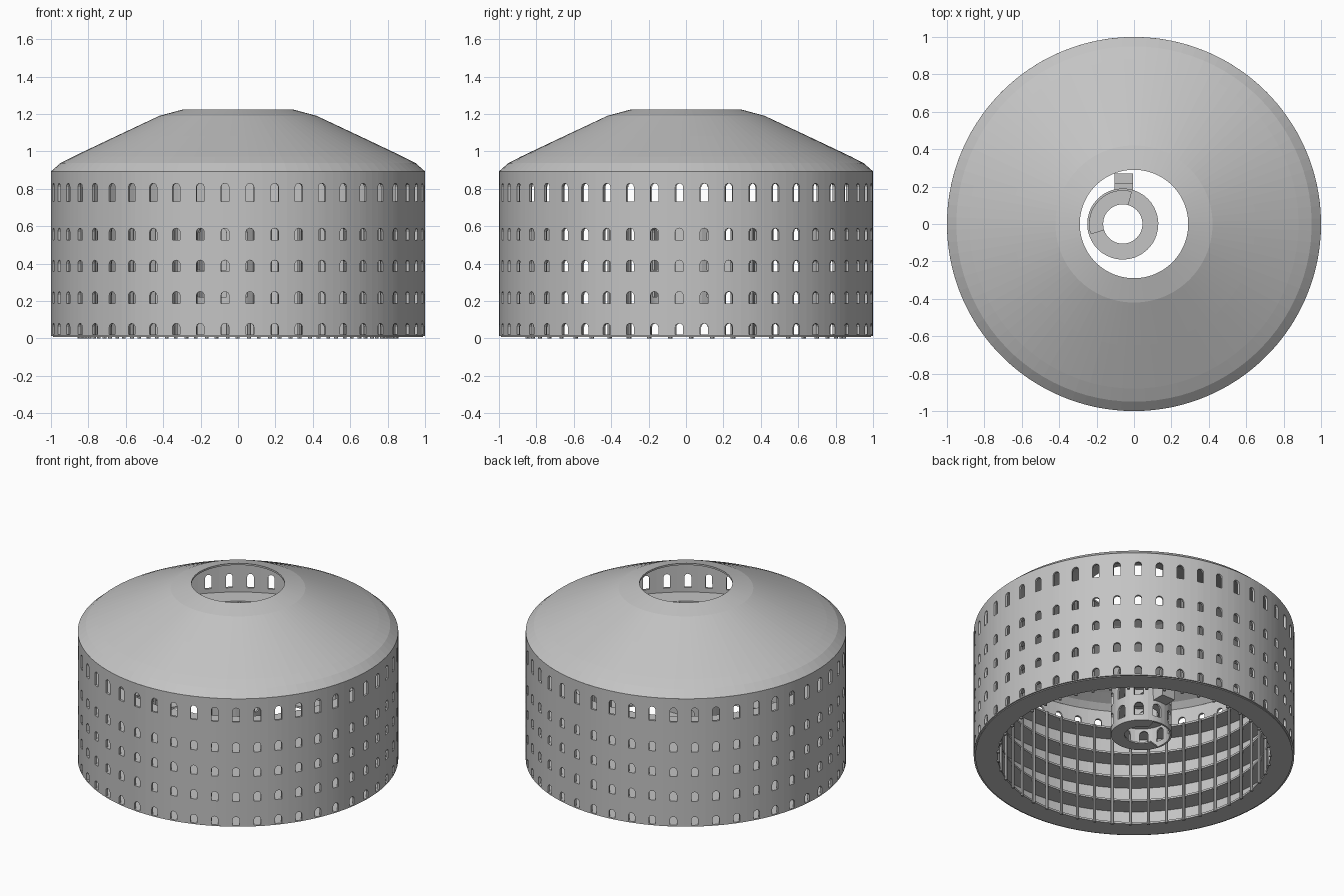
import bpy, bmesh, math

if "Cube" in bpy.data.objects:
    bpy.data.objects.remove(bpy.data.objects["Cube"])

GREY = bpy.data.materials.new("concrete_grey")
GREY.diffuse_color = (0.55, 0.55, 0.55, 1)
GREY.use_nodes = True
GREY.node_tree.nodes["Principled BSDF"].inputs["Base Color"].default_value = GREY.diffuse_color
BAYS = 47                                   # windows around the drum
STEP = 2 * math.pi / BAYS
PHASE = -math.pi / 2 + 0.064                # direction of the first window
TOWER = (-0.06, 0.0)                        # tower axis


def finish(name, bm, loc=(0, 0, 0), recalc=True):
    bmesh.ops.remove_doubles(bm, verts=bm.verts, dist=1e-5)
    if recalc:
        bmesh.ops.recalc_face_normals(bm, faces=bm.faces)
    me = bpy.data.meshes.new(name)
    bm.to_mesh(me)
    bm.free()
    me.materials.append(GREY)
    ob = bpy.data.objects.new(name, me)
    ob.location = loc
    bpy.context.collection.objects.link(ob)
    return ob


def lathe(name, profile, segs, a0=0.0, a1=2 * math.pi, loc=(0, 0, 0)):
    """Turn a closed (radius, z) profile round the z axis, fully or partly."""
    bm = bmesh.new()
    rings = []
    for i in range(segs + 1):
        a = a0 + (a1 - a0) * i / segs
        rings.append([bm.verts.new((r * math.cos(a), r * math.sin(a), z)) for r, z in profile])
    n = len(profile)
    for p, q in zip(rings, rings[1:]):
        for j in range(n):
            k = (j + 1) % n
            bm.faces.new((p[j], q[j], q[k], p[k]))
    if a1 - a0 < 6.28:
        bm.faces.new(rings[0])
        bm.faces.new(rings[-1])
    return finish(name, bm, loc)


def slab(name, r0, r1, z0, z1, segs, **kw):
    return lathe(name, [(r0, z0), (r1, z0), (r1, z1), (r0, z1)], segs, **kw)


def window_wall(name, radius, z0, z1, rows, bays, phase, half, thick, loc=(0, 0, 0)):
    """Round wall with rows of arched openings; rows are (sill, crown) heights."""
    bm = bmesh.new()
    step = 2 * math.pi / bays
    rise = half * radius * 0.9
    # strip edges across one bay: pier, then window from -1 to 1
    ts = [-1, -0.8, -0.4, 0, 0.4, 0.8, 1]
    cuts = [half * t for t in ts] + [step / 2, step - half]
    edges = [z0] + [(a[1] + b[0]) / 2 for a, b in zip(rows, rows[1:])] + [z1]

    def quad(a, b, lo_a, lo_b, hi_a, hi_b):
        pts = ((a, lo_a), (b, lo_b), (b, hi_b), (a, hi_a))
        bm.faces.new([bm.verts.new((radius * math.cos(t), radius * math.sin(t), z)) for t, z in pts])

    for i in range(bays):
        base = phase + i * step
        for (sill, crown), lo, hi in zip(rows, edges, edges[1:]):
            arch = [crown - rise * (1 - math.sqrt(1 - t * t)) for t in ts]
            for j in range(len(cuts) - 1):
                a, b = base + cuts[j], base + cuts[j + 1]
                if j < len(ts) - 1:
                    quad(a, b, lo, lo, sill, sill)
                    quad(a, b, arch[j], arch[j + 1], hi, hi)
                else:                        # pier, cut at sill and spring line
                    zs = [lo, sill, arch[0], hi]
                    for p, q in zip(zs, zs[1:]):
                        quad(a, b, p, p, q, q)
    ob = finish(name, bm, loc, recalc=False)
    mod = ob.modifiers.new("thickness", 'SOLIDIFY')
    mod.thickness = thick
    mod.offset = -1
    return ob


def box(name, x0, x1, y0, y1, z0, z1):
    bm = bmesh.new()
    bmesh.ops.create_cube(bm, size=1)
    for v in bm.verts:
        v.co = ((x0 + x1) / 2 + v.co.x * (x1 - x0),
                (y0 + y1) / 2 + v.co.y * (y1 - y0),
                (z0 + z1) / 2 + v.co.z * (z1 - z0))
    return finish(name, bm)


# Outer drum with five rows of windows
ROWS = [(0.022, 0.08), (0.187, 0.25), (0.357, 0.418), (0.525, 0.589), (0.733, 0.829)]
window_wall("outer_wall", 1.0, 0.013, 0.893, ROWS, BAYS, PHASE, 0.0215, 0.015)

# Roof shell with an open eye at the top
outer = [(1.0, 0.893), (0.95, 0.937), (0.88, 0.973), (0.65, 1.082), (0.42, 1.19), (0.29, 1.225)]
inner = [(r, z - 0.012) for r, z in reversed(outer[1:])] + [(0.985, 0.89)]
lathe("roof", outer + inner, 2 * BAYS, a0=PHASE, a1=PHASE + 2 * math.pi)

# Ring floors of the cell galleries
for i, z in enumerate((0.008, 0.172, 0.342, 0.511, 0.69)):
    slab("gallery_floor_%d" % i, 0.85, 0.99, z, z + 0.013, 2 * BAYS)

# Slender posts along the inner edge of the galleries
bm = bmesh.new()
for i in range(BAYS):
    a = PHASE + (i + 0.5) * STEP
    res = bmesh.ops.create_cone(bm, cap_ends=True, segments=8, radius1=0.01, radius2=0.01, depth=0.7)
    for v in res["verts"]:
        v.co.x += 0.848 * math.cos(a)
        v.co.y += 0.848 * math.sin(a)
        v.co.z += 0.35
finish("gallery_posts", bm)

# Central watch tower, open in the middle
T = (TOWER[0], TOWER[1], 0)
window_wall("tower_wall", 0.19, 0.18, 0.62, [(0.22, 0.31), (0.365, 0.455), (0.51, 0.59)],
            10, math.radians(45), 0.15, 0.012, loc=T)
GAP0, GAP1 = math.radians(75), math.radians(197)
for i, z in enumerate((0.18, 0.325, 0.47, 0.61)):
    name = "tower_floor_%d" % i
    if i in (0, 3):                          # floors with a stair gap
        slab(name, 0.105, 0.185, z, z + 0.01, 32, a0=GAP1, a1=GAP0 + 2 * math.pi, loc=T)
    else:
        slab(name, 0.105, 0.185, z, z + 0.01, 48, loc=T)

# Landing box on the back of the tower
box("tower_landing", -0.105, -0.005, 0.18, 0.22, 0.33, 0.47)
box("tower_landing_step", -0.105, -0.005, 0.22, 0.27, 0.33, 0.43)
